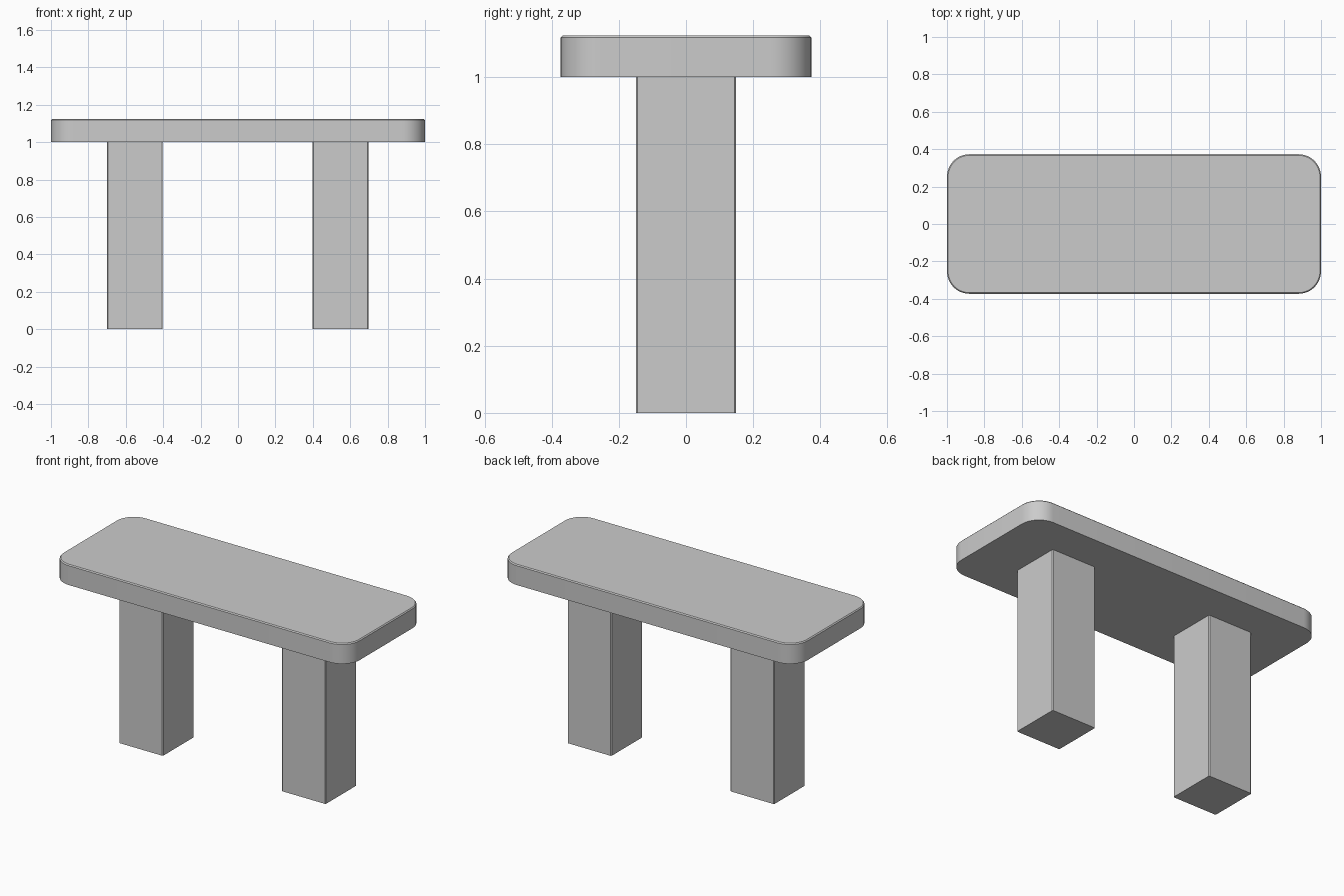
import bpy, bmesh
from math import radians

if "Cube" in bpy.data.objects:
    bpy.data.objects.remove(bpy.data.objects["Cube"])


def box(name, center, size):
    """Box mesh object with its geometry placed in world space."""
    bm = bmesh.new()
    bmesh.ops.create_cube(bm, size=1)
    for v in bm.verts:
        v.co = [c + p * s for c, p, s in zip(center, v.co, size)]
    return name, bm


def round_uprights(bm, radius, segments):
    """Round the four vertical edges."""
    edges = [e for e in bm.edges
             if abs(e.verts[0].co.z - e.verts[1].co.z) > 1e-4]
    bmesh.ops.bevel(bm, geom=edges, offset=radius, segments=segments,
                    profile=0.5, affect='EDGES')


def finish(name, bm):
    bmesh.ops.recalc_face_normals(bm, faces=bm.faces)
    mesh = bpy.data.meshes.new(name)
    bm.to_mesh(mesh)
    bm.free()
    obj = bpy.data.objects.new(name, mesh)
    bpy.context.collection.objects.link(obj)
    bpy.ops.object.select_all(action='DESELECT')
    obj.select_set(True)
    bpy.context.view_layer.objects.active = obj
    bpy.ops.object.shade_smooth_by_angle(angle=radians(30))


LEG_H, TOP_Z = 1.0, 1.124

# Bench top: rounded corners, fine chamfer around the upper rim
name, bm = box("bench_top", (0, 0, (LEG_H + TOP_Z) / 2),
               (2.0, 0.746, TOP_Z - LEG_H))
round_uprights(bm, 0.12, 12)
rim = [e for e in bm.edges if all(v.co.z > TOP_Z - 1e-4 for v in e.verts)]
bmesh.ops.bevel(bm, geom=rim, offset=0.006, segments=1, affect='EDGES')
finish(name, bm)

# Two square legs with slightly eased upright edges
for side, x in (("left", -0.551), ("right", 0.548)):
    name, bm = box(side + "_leg", (x, 0, LEG_H / 2), (0.297, 0.299, LEG_H))
    round_uprights(bm, 0.005, 1)
    finish(name, bm)
